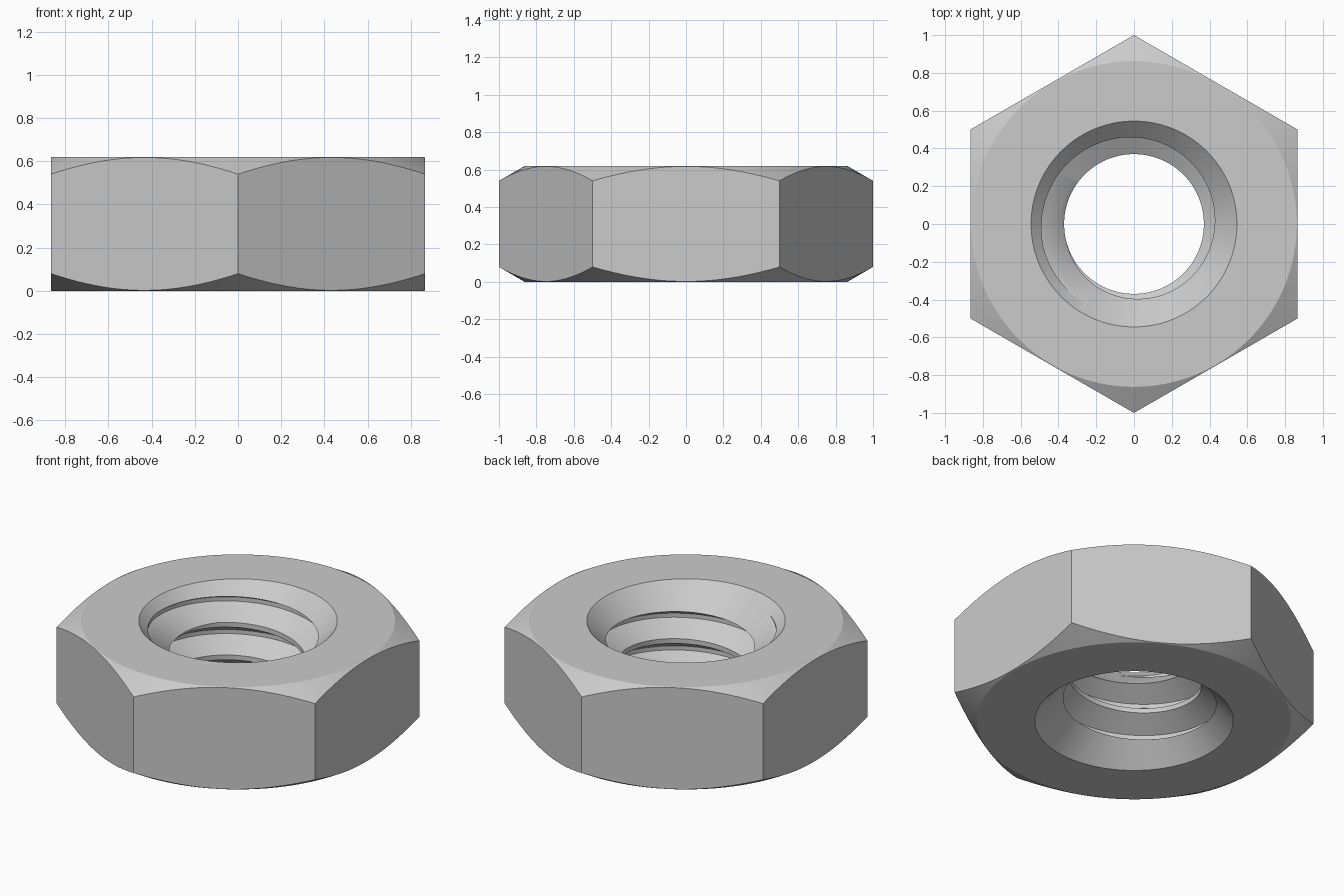
import bpy, bmesh, math

if "Cube" in bpy.data.objects:
    bpy.data.objects.remove(bpy.data.objects["Cube"])

HEIGHT = 0.62
CORNER = 1.0            # hexagon corner radius
FLAT_R = 0.862          # flat face circle inside the chamfer
SINK_R = 0.545          # countersink mouth radius
MINOR, MAJOR, PITCH = 0.37, 0.495, 0.198
SEG = 96


def make_object(name, bm):
    bmesh.ops.recalc_face_normals(bm, faces=bm.faces)
    mesh = bpy.data.meshes.new(name)
    bm.to_mesh(mesh)
    bm.free()
    obj = bpy.data.objects.new(name, mesh)
    bpy.context.collection.objects.link(obj)
    return obj


def lathe(name, profile, seg, start=0.0):
    """Closed solid from stacked (radius, z) rings."""
    bm = bmesh.new()
    rings = []
    for r, z in profile:
        rings.append([bm.verts.new((r * math.cos(start + math.tau * i / seg),
                                    r * math.sin(start + math.tau * i / seg), z))
                      for i in range(seg)])
    for a, b in zip(rings, rings[1:]):
        for i in range(seg):
            j = (i + 1) % seg
            bm.faces.new((a[i], a[j], b[j], b[i]))
    bm.faces.new(rings[0][::-1])
    bm.faces.new(rings[-1])
    return make_object(name, bm)


def threaded_rod(name, turns):
    """Right-hand helical thread solid, longer than the nut at both ends."""
    bm = bmesh.new()
    flank = (MAJOR - MINOR) * math.tan(math.radians(30))
    root = PITCH / 16
    section = [(MINOR, -root - flank), (MAJOR, -root), (MAJOR, root), (MINOR, root + flank)]
    steps = []
    for i in range(SEG * turns + 1):
        a = math.pi + math.tau * i / SEG
        zc = 0.55 + PITCH * (i / SEG - 5)
        steps.append([bm.verts.new((r * math.cos(a), r * math.sin(a), zc + dz))
                      for r, dz in section])
    for i in range(SEG * turns):
        p, q = steps[i], steps[i + 1]
        for k in range(3):
            bm.faces.new((p[k], q[k], q[k + 1], p[k + 1]))
        if i + SEG < SEG * turns:      # crest flat between neighbouring turns
            u, v = steps[i + SEG], steps[i + SEG + 1]
            bm.faces.new((p[3], q[3], v[0], u[0]))
    # close both ends with fans outside the nut
    low, high = bm.verts.new((0, 0, -1.2)), bm.verts.new((0, 0, 1.8))
    for e in [e for e in bm.edges if e.is_boundary]:
        a, b = e.verts
        bm.faces.new((a, b, low if a.co.z + b.co.z < HEIGHT else high))
    return make_object(name, bm)


def boolean(obj, cutter, operation):
    mod = obj.modifiers.new(cutter.name, 'BOOLEAN')
    mod.operation, mod.solver, mod.object = operation, 'EXACT', cutter
    bpy.context.view_layer.update()
    deps = bpy.context.evaluated_depsgraph_get()
    mesh = bpy.data.meshes.new_from_object(obj.evaluated_get(deps))
    obj.modifiers.clear()
    obj.data = mesh
    bpy.data.objects.remove(cutter)


# hexagonal body with pointed corners front and back
nut = lathe("hex_nut", [(CORNER, 0), (CORNER, HEIGHT)], 6, math.pi / 6)

# 30 degree chamfer on the corners, top and bottom
rise = (1.1 - FLAT_R) * math.tan(math.radians(30))
boolean(nut, lathe("chamfer_form", [(FLAT_R, 0), (1.1, rise), (1.1, HEIGHT - rise),
                                    (FLAT_R, HEIGHT)], 144, 0.01), 'INTERSECT')

# threaded hole
boolean(nut, threaded_rod("thread_cutter", 9), 'DIFFERENCE')

# 45 degree countersinks
boolean(nut, lathe("top_sink_cutter", [(0.2, HEIGHT + 0.2 - SINK_R),
                                       (SINK_R + 0.1, HEIGHT + 0.1)], SEG, 0.007), 'DIFFERENCE')
boolean(nut, lathe("bottom_sink_cutter", [(SINK_R + 0.1, -0.1),
                                          (0.2, SINK_R - 0.2)], SEG, 0.007), 'DIFFERENCE')

# plain steel colour
steel = bpy.data.materials.new("steel grey")
steel.diffuse_color = (0.6, 0.6, 0.6, 1)
steel.use_nodes = True
steel.node_tree.nodes["Principled BSDF"].inputs["Base Color"].default_value = steel.diffuse_color
nut.data.materials.clear()
nut.data.materials.append(steel)
for poly in nut.data.polygons:
    poly.material_index = 0

bpy.context.view_layer.objects.active = nut
nut.select_set(True)
bpy.ops.object.shade_smooth_by_angle(angle=math.radians(25))
